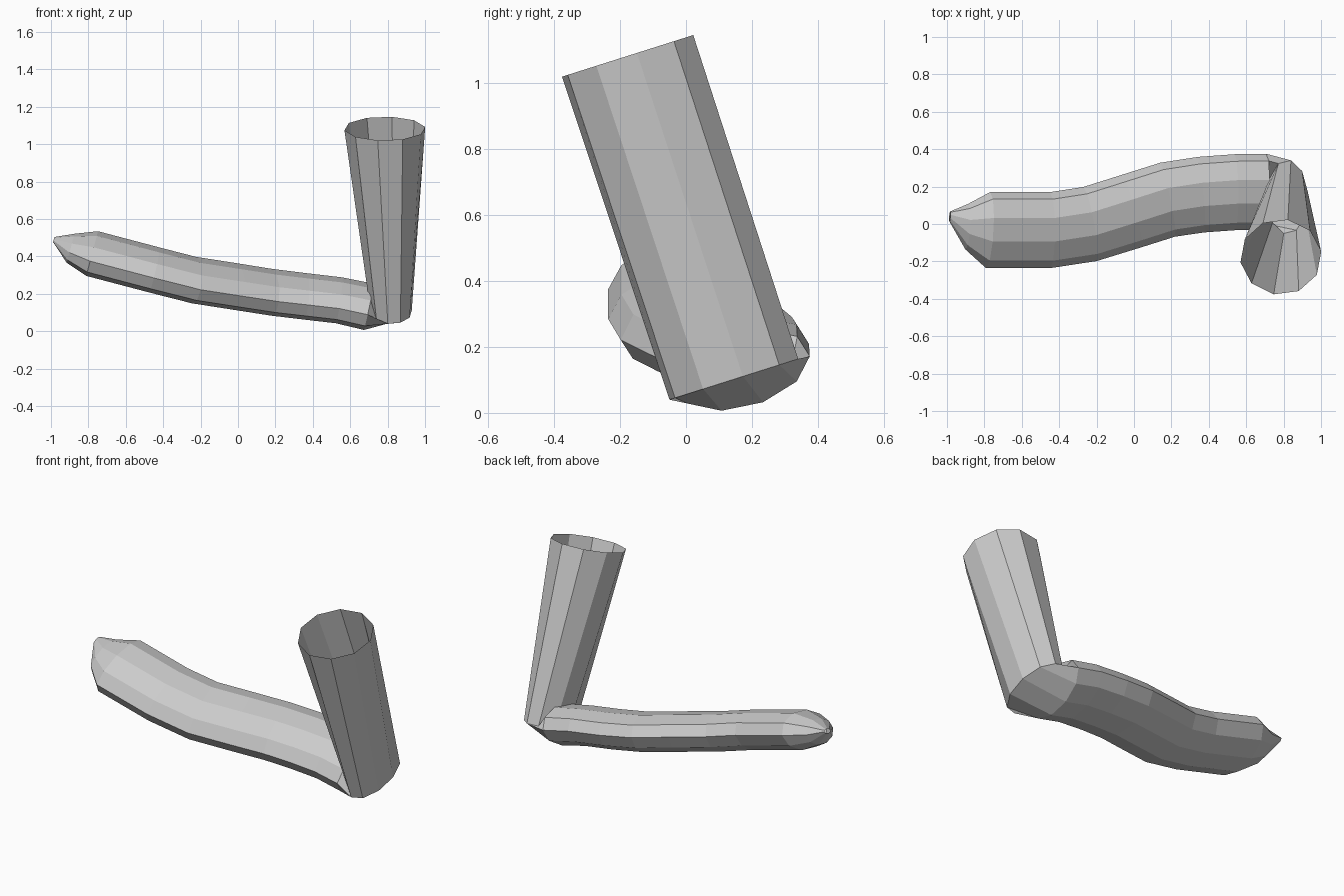
import bpy, math
from mathutils import Vector

if "Cube" in bpy.data.objects:
    bpy.data.objects.remove(bpy.data.objects["Cube"])

SIDES = 10
PHASE = math.radians(-10)
SIDE_AXIS = Vector((0, 0.953, 0.302))


def ring(center, tangent, wide, thick):
    """Oval cross-section square to the tangent."""
    t = tangent.normalized()
    u = (SIDE_AXIS - t * SIDE_AXIS.dot(t)).normalized()
    v = t.cross(u)
    return [center + u * wide * math.cos(a) + v * thick * math.sin(a)
            for a in (PHASE + math.tau * i / SIDES for i in range(SIDES))]


def tube(name, rings):
    """Open tube of flat quads joining successive rings."""
    verts = [p for r in rings for p in r]
    faces = []
    for k in range(len(rings) - 1):
        for i in range(SIDES):
            j = (i + 1) % SIDES
            a, b = k * SIDES, (k + 1) * SIDES
            faces.append((a + i, a + j, b + j, b + i))
    mesh = bpy.data.meshes.new(name)
    mesh.from_pydata(verts, [], faces)
    obj = bpy.data.objects.new(name, mesh)
    bpy.context.collection.objects.link(obj)
    return obj


# Elbow and open top of the upright
elbow = Vector((0.82, 0.145, 0.102))
top = Vector((0.785, -0.177, 1.083))
up = Vector((0, -0.302, 0.953))
elbow_ring = ring(elbow, up, 0.208, 0.11)

# Flattened, gently curving arm: x, y, z, half width, half thickness
path = [
    (-0.985, 0.04, 0.49, 0.028, 0.012),
    (-0.895, -0.015, 0.443, 0.125, 0.075),
    (-0.78, -0.033, 0.415, 0.21, 0.112),
    (-0.45, -0.033, 0.328, 0.21, 0.112),
    (-0.235, 0.0, 0.273, 0.21, 0.112),
    (-0.01, 0.07, 0.238, 0.21, 0.112),
    (0.18, 0.13, 0.208, 0.21, 0.112),
    (0.36, 0.157, 0.186, 0.21, 0.112),
    (0.54, 0.17, 0.165, 0.21, 0.112),
    (0.70, 0.172, 0.130, 0.21, 0.115),
]
pts = [Vector(p[:3]) for p in path]
arm_rings = []
for i, p in enumerate(path):
    before = pts[max(i - 1, 0)]
    after = pts[min(i + 1, len(pts) - 1)]
    tangent = after - before
    if i < 3:
        tangent = pts[3] - pts[2]
    arm_rings.append(ring(pts[i], tangent, p[3], p[4]))
tube("curved_arm", arm_rings + [elbow_ring])

# Upright tube, oval at the elbow and round at the open top
tube("upright_tube", [elbow_ring, ring(top, up, 0.212, 0.218)])
